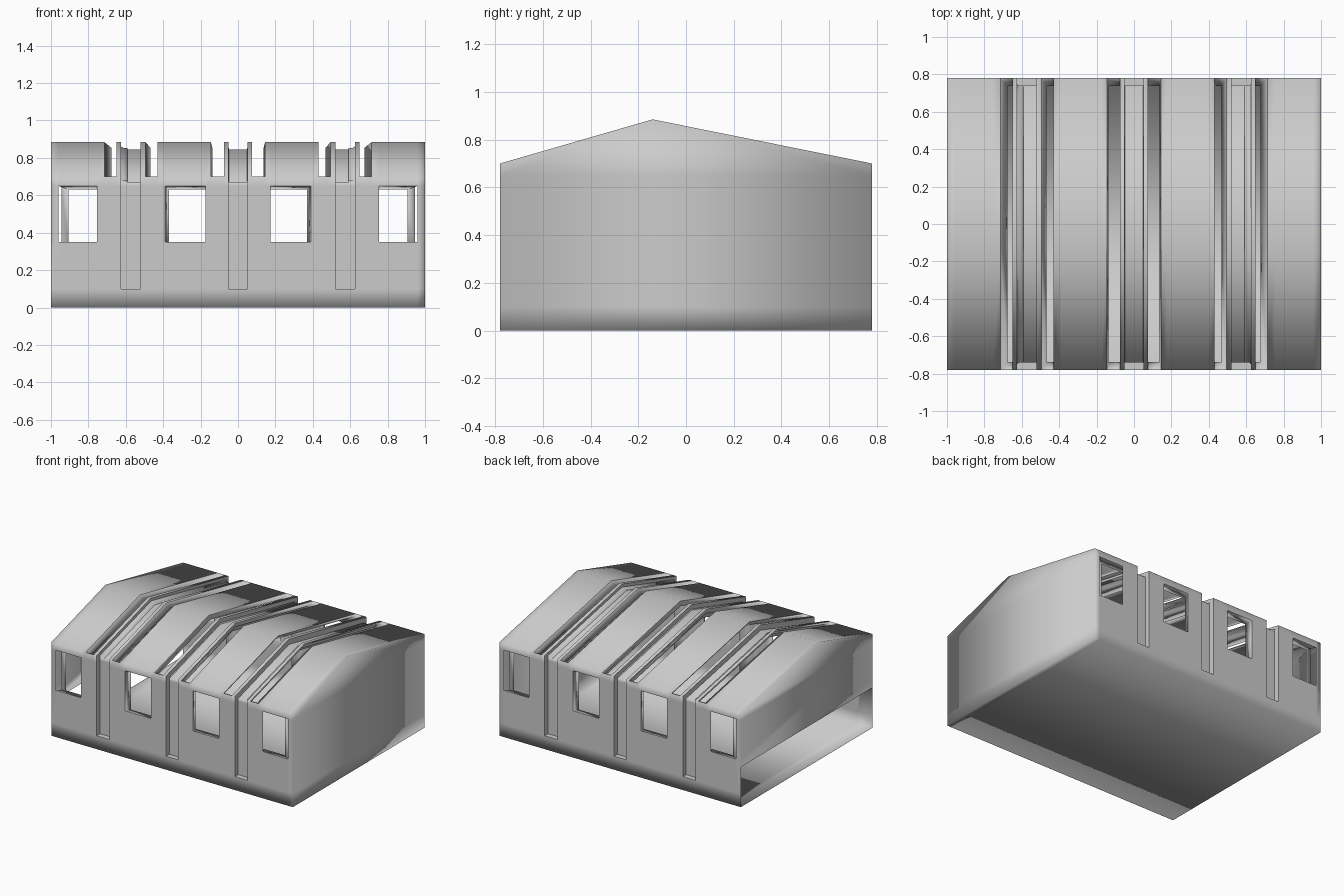
import bpy, bmesh
from mathutils import Vector

if "Cube" in bpy.data.objects:
    bpy.data.objects.remove(bpy.data.objects["Cube"])

# x stations: side wall, corner window, slit, rib with groove, slit, window, slit, centre rib
half = [1, .96, .755, .715, .65, .625, .52, .495, .43, .39, .175, .145, .075, .05]
xs = [-x for x in half] + half[::-1]


def spans(pairs):
    return [(-a, -b) for a, b in pairs] + [(b, a) for a, b in pairs]


windows = spans([(.96, .755), (.39, .175)])
slits = spans([(.715, .65), (.495, .43), (.145, .075)])
grooves = spans([(.625, .52)]) + [(-.05, .05)]

# gable cross-section in (y, z), and the same section sunk for the grooves
heights = [0, .1, .3, .35, .65, .7]
outer = [(-.78, z) for z in heights] + [(-.14, .885)] + [(.78, z) for z in heights[::-1]]
sunk = [(-.74, min(z, .67)) for z in heights] + [(-.14, .845)] + \
       [(.74, min(z, .67)) for z in heights[::-1]]
N = len(outer)

bm = bmesh.new()
grid = [[bm.verts.new((x, y, z)) for y, z in outer] for x in xs]
sharp_faces = []

# walls, roof panels and floor, leaving out windows and roof slits
for i in range(len(xs) - 1):
    span = (xs[i], xs[i + 1])
    a, b = grid[i], grid[i + 1]
    bm.faces.new((a[0], b[0], b[-1], a[-1]))
    ra = rb = None
    if span in grooves:
        ra = [bm.verts.new((span[0], y, z)) for y, z in sunk]
        rb = [bm.verts.new((span[1], y, z)) for y, z in sunk]
    for j in range(N - 1):
        if span in windows and j in (3, 8):
            continue
        if span in slits and j in (5, 6):
            continue
        if ra and 1 <= j <= 10:
            bm.faces.new((ra[j], rb[j], rb[j + 1], ra[j + 1]))
            sharp_faces.append(bm.faces.new((a[j], ra[j], ra[j + 1], a[j + 1])))
            sharp_faces.append(bm.faces.new((rb[j], b[j], b[j + 1], rb[j + 1])))
        else:
            bm.faces.new((a[j], b[j], b[j + 1], a[j + 1]))
    if ra:
        for j in (1, 11):
            sharp_faces.append(bm.faces.new((a[j], b[j], rb[j], ra[j])))
    if ra:
        for k in (0, 12):
            for v in (ra[k], rb[k]):
                bm.verts.remove(v)

# end walls; the left one is open along its lower strip
bm.faces.new(grid[-1])
bm.faces.new(grid[0][2:11])
bmesh.ops.recalc_face_normals(bm, faces=bm.faces)

# inner lining: a scaled copy of the outer shell
rim = [e for e in bm.edges if len(e.link_faces) == 1]
pivot = Vector((0, 0, .3))
inner = {v: bm.verts.new(pivot + (v.co - pivot) * .945) for v in list(bm.verts)}
for f in list(bm.faces):
    copy = bm.faces.new([inner[v] for v in reversed(f.verts)])
    if f in sharp_faces:
        sharp_faces.append(copy)

# reveals joining the two shells around the openings
for e in rim:
    p, q = e.verts
    if all(abs(abs(v.co.x) - .96) < 1e-4 for v in (p, q)):
        continue
    loop = e.link_loops[0]
    p, q = loop.vert, loop.link_loop_next.vert
    sharp_faces.append(bm.faces.new((q, p, inner[p], inner[q])))

for f in bm.faces:
    f.smooth = True
for f in sharp_faces:
    for e in f.edges:
        if len(e.link_faces) != 2 or e.calc_face_angle(0) > .5:
            e.smooth = False

mesh = bpy.data.meshes.new("building_shell")
bm.to_mesh(mesh)
bm.free()
shell = bpy.data.objects.new("building_shell", mesh)
bpy.context.collection.objects.link(shell)
